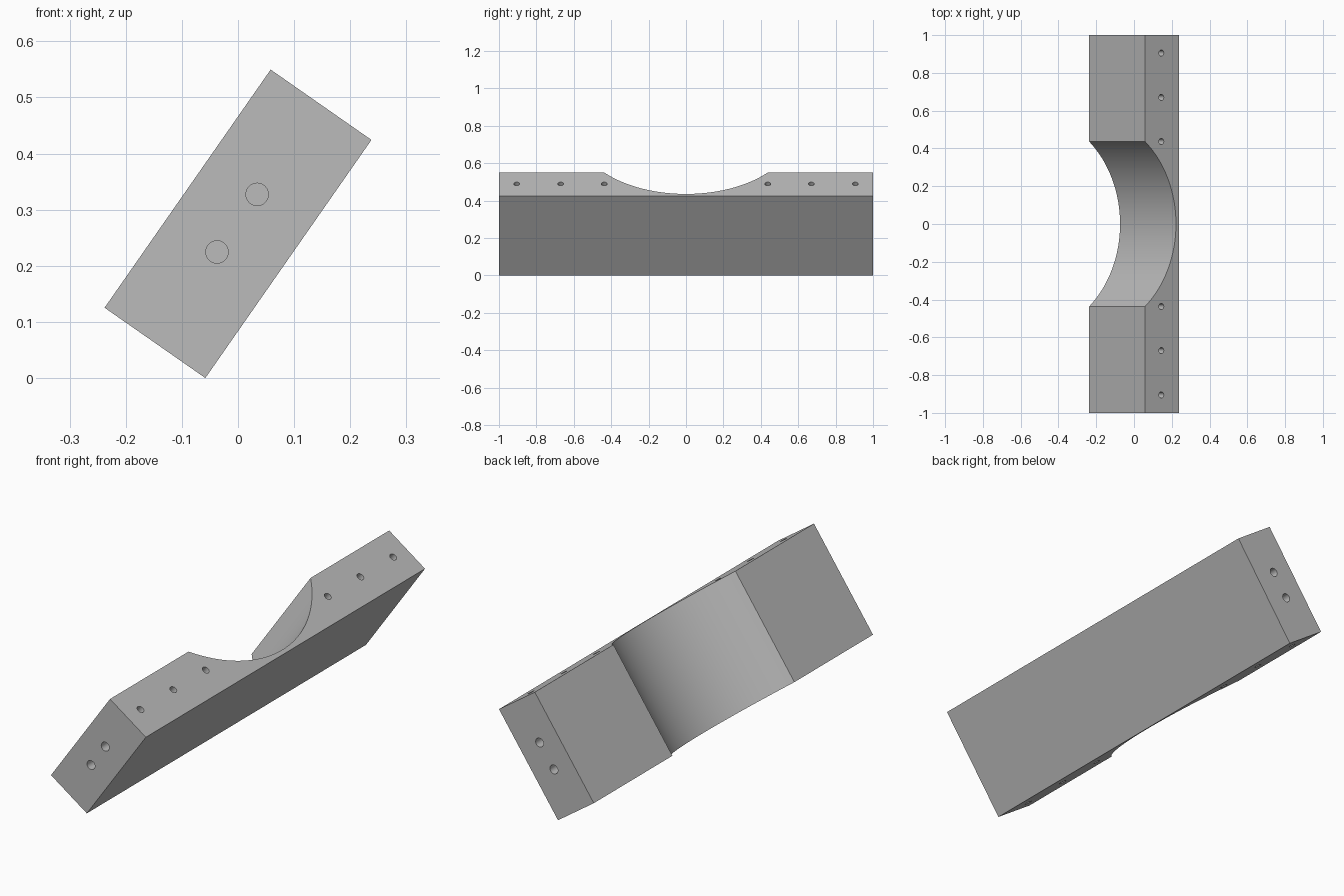
import bpy, bmesh, math
from mathutils import Matrix, Vector

cube = bpy.data.objects.get("Cube")
if cube:
    bpy.data.objects.remove(cube)

HALF_W, HALF_L, HALF_T = 0.2587, 1.0, 0.1095   # local x, y, z
NOTCH_HALF, NOTCH_DEPTH = 0.437, 0.2
HOLE_DEPTH = 0.12

grey = bpy.data.materials.new("grey")
grey.use_nodes = True
grey.diffuse_color = (0.5, 0.5, 0.5, 1)
grey.node_tree.nodes["Principled BSDF"].inputs["Base Color"].default_value = (0.5, 0.5, 0.5, 1)


def make_object(name, bm):
    bmesh.ops.recalc_face_normals(bm, faces=bm.faces)
    mesh = bpy.data.meshes.new(name)
    bm.to_mesh(mesh)
    bm.free()
    mesh.materials.append(grey)
    obj = bpy.data.objects.new(name, mesh)
    bpy.context.collection.objects.link(obj)
    return obj


# Block profile with a circular notch, extruded across its width
radius = (NOTCH_HALF**2 + NOTCH_DEPTH**2) / (2 * NOTCH_DEPTH)
axis_z = HALF_T - NOTCH_DEPTH + radius
sweep = math.asin(NOTCH_HALF / radius)
steps = 64
profile = [(-HALF_L, HALF_T), (-HALF_L, -HALF_T), (HALF_L, -HALF_T), (HALF_L, HALF_T)]
for i in range(steps + 1):
    a = sweep * (1 - 2 * i / steps)
    profile.append((radius * math.sin(a), axis_z - radius * math.cos(a)))

bm = bmesh.new()
face = bm.faces.new([bm.verts.new((-HALF_W, y, z)) for y, z in profile])
ext = bmesh.ops.extrude_face_region(bm, geom=[face])
bmesh.ops.translate(bm, vec=(2 * HALF_W, 0, 0),
                    verts=[v for v in ext["geom"] if isinstance(v, bmesh.types.BMVert)])
block = make_object("notched_block", bm)

# Drill cutters for the dowel holes
bm = bmesh.new()


def drill(center, direction, r):
    turn = Vector(direction).to_track_quat('Z', 'Y').to_matrix().to_4x4()
    bmesh.ops.create_cone(bm, cap_ends=True, segments=32, radius1=r, radius2=r,
                          depth=2 * HOLE_DEPTH, matrix=Matrix.Translation(center) @ turn)


for side in (-1, 1):
    for end in (-1, 1):
        for y in (0.437, 0.67, 0.905):
            drill((side * HALF_W, end * y, 0.004), (1, 0, 0), 0.016)
        drill((side * 0.0625, end * HALF_L, 0.002), (0, 1, 0), 0.02)
cutter = make_object("hole_cutters", bm)
cutter.hide_render = True

# Cut the holes, then remove the cutters
mod = block.modifiers.new("holes", 'BOOLEAN')
mod.operation = 'DIFFERENCE'
mod.solver = 'EXACT'
mod.object = cutter
bpy.ops.object.select_all(action='DESELECT')
block.select_set(True)
bpy.context.view_layer.objects.active = block
bpy.ops.object.modifier_apply(modifier=mod.name)
bpy.data.objects.remove(cutter)
bpy.ops.object.shade_smooth_by_angle(angle=math.radians(30))

# Tilt the block to stand on its lower edge
tilt = math.radians(55.1)
block.rotation_euler = (0, -tilt, 0)
block.location.z = HALF_W * math.sin(tilt) + HALF_T * math.cos(tilt)
